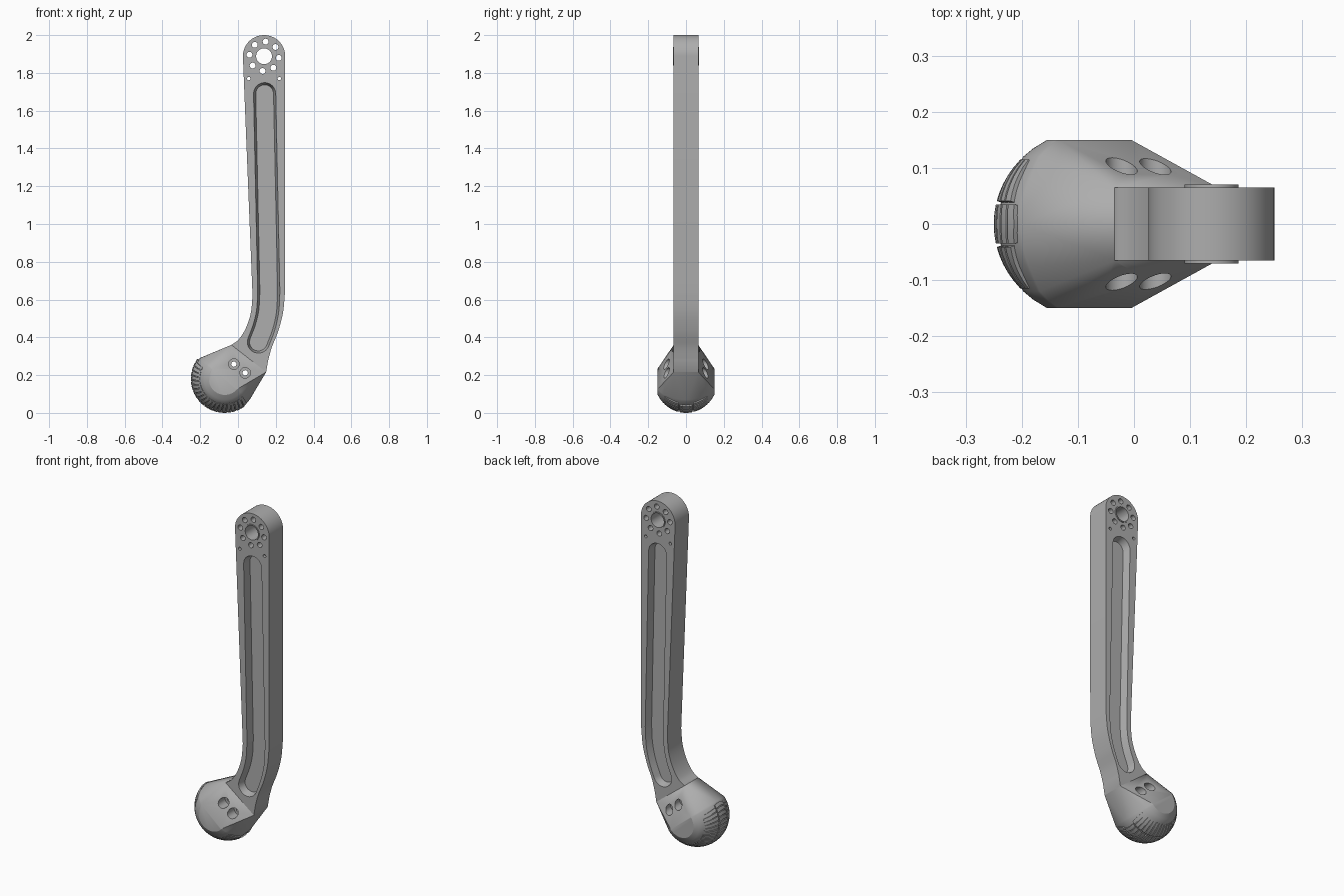
import bpy, bmesh
from math import sin, cos, pi, radians, sqrt
from mathutils import Vector, Matrix

if "Cube" in bpy.data.objects:
    bpy.data.objects.remove(bpy.data.objects["Cube"], do_unlink=True)

GREY = (0.42, 0.42, 0.42, 1)
grey = bpy.data.materials.new("plain grey")
grey.use_nodes = True
grey.diffuse_color = GREY
grey.node_tree.nodes["Principled BSDF"].inputs["Base Color"].default_value = GREY

HUB = (0.138, 1.888)       # top pivot, x and z
BALL = (-0.07, 0.18)       # centre of the rounded foot
T = 0.065                  # half thickness of the arm


def finish(name, bm):
    bmesh.ops.recalc_face_normals(bm, faces=bm.faces)
    mesh = bpy.data.meshes.new(name)
    bm.to_mesh(mesh)
    bm.free()
    ob = bpy.data.objects.new(name, mesh)
    mesh.materials.append(grey)
    bpy.context.collection.objects.link(ob)
    return ob


def activate(ob):
    bpy.ops.object.select_all(action='DESELECT')
    ob.select_set(True)
    bpy.context.view_layer.objects.active = ob


def smooth(ob, angle=30):
    activate(ob)
    bpy.ops.object.shade_smooth_by_angle(angle=radians(angle))


def cut(ob, cutter):
    mod = ob.modifiers.new("cut", 'BOOLEAN')
    mod.operation, mod.solver, mod.object = 'DIFFERENCE', 'EXACT', cutter
    activate(ob)
    bpy.ops.object.modifier_apply(modifier=mod.name)


def rod(bm, x, z, r, y0, y1, n=32):
    """Closed cylinder along y."""
    m = Matrix.Translation((x, (y0 + y1) / 2, z)) @ Matrix.Rotation(pi / 2, 4, 'X')
    bmesh.ops.create_cone(bm, cap_ends=True, segments=n, radius1=r, radius2=r,
                          depth=abs(y1 - y0), matrix=m)


def loft(bm, a, b, ya, yb):
    """Solid between two xz outlines of equal length at two depths."""
    va = [bm.verts.new((x, ya, z)) for x, z in a]
    vb = [bm.verts.new((x, yb, z)) for x, z in b]
    bm.faces.new(va)
    bm.faces.new(vb[::-1])
    for i in range(len(va)):
        j = (i + 1) % len(va)
        bm.faces.new((va[i], vb[i], vb[j], va[j]))


def spline(points, steps=6):
    """Smooth curve through a few points."""
    p = [Vector(q) for q in points]
    p = [2 * p[0] - p[1]] + p + [2 * p[-1] - p[-2]]
    out = []
    for a, b, c, d in zip(p, p[1:], p[2:], p[3:]):
        for k in range(steps):
            t = k / steps
            out.append(0.5 * (2 * b + (c - a) * t + (2 * a - 5 * b + 4 * c - d) * t * t
                              + (3 * b - a - 3 * c + d) * t ** 3))
    return out + [p[-2]]


def slot(path, w, n=12):
    """Round-ended outline of half width w around a path."""
    dirs = [(path[min(i + 1, len(path) - 1)] - path[max(i - 1, 0)]).normalized()
            for i in range(len(path))]
    side = [Vector((-d.y, d.x)) * w for d in dirs]
    out = [p + s for p, s in zip(path, side)]
    for k in range(1, n):
        t = pi * k / n
        out.append(path[-1] + side[-1] * cos(t) + dirs[-1] * w * sin(t))
    out += [p - s for p, s in zip(path[::-1], side[::-1])]
    for k in range(1, n):
        t = pi * k / n
        out.append(path[0] - side[0] * cos(t) - dirs[0] * w * sin(t))
    return out


# Arm plate: round head, tapering shaft, bent root
head = [Vector((HUB[0] + 0.112 * cos(t), HUB[1] + 0.112 * sin(t)))
        for t in [pi * k / 40 for k in range(41)]]
left = spline([(0.077, 0.62), (0.068, 0.53), (0.042, 0.45), (0.005, 0.39), (-0.035, 0.36)])
right = spline([(0.16, 0.28), (0.18, 0.35), (0.212, 0.43), (0.238, 0.53), (0.249, 0.64)])
root = [Vector((-0.045, 0.345)), Vector((0.137, 0.2)), Vector((0.149, 0.216))]
outline = head + left + root + right
bm = bmesh.new()
loft(bm, outline, outline, -T, T)
arm = finish("arm", bm)

# Raised ring around the pivot hole
bm = bmesh.new()
rod(bm, *HUB, 0.048, -0.07, 0.07, 48)
ring = finish("pivot_ring", bm)

# Drilled holes and the two long drafted pockets
bm = bmesh.new()
rod(bm, *HUB, 0.042, -0.1, 0.1, 48)
bore = finish("bore_cutter", bm)
bm = bmesh.new()
rod(bm, *HUB, 0.042, -0.1, 0.1, 48)
for k in range(8):
    a = radians(84 + 45 * k)
    rod(bm, HUB[0] + 0.078 * cos(a), HUB[1] + 0.078 * sin(a), 0.0155, -0.1, 0.1, 24)
for dx in (-0.081, 0.081):
    rod(bm, HUB[0] + dx, 1.77, 0.009, -0.1, 0.1, 16)
bend = spline([(0.163, 0.64), (0.157, 0.54), (0.138, 0.455), (0.108, 0.375)])
path = [Vector((0.141, 1.69))] + bend
for s in (-1, 1):
    loft(bm, slot(path, 0.06), slot(path, 0.047), s * (T + 0.005), s * 0.022)
drill = finish("arm_cutter", bm)
cut(arm, drill)
cut(ring, bore)


# Rounded foot: half a barrel drawn together into the arm root
def crown(y):
    return 0.18 * sqrt(1 - (y / 0.17) ** 2)


bm = bmesh.new()
for j in range(-10, 11):
    y = 0.015 * j
    r = crown(y) - (0.008 if abs(y) < 0.118 else 0)
    for k in range(49):
        a = radians(140 + 180 * k / 48)
        bm.verts.new((BALL[0] + r * cos(a), y, BALL[1] + r * sin(a)))
for x, z in ((-0.035, 0.36), (0.149, 0.216)):
    for y in (-T, T):
        bm.verts.new((x, y, z))
hull = bmesh.ops.convex_hull(bm, input=bm.verts[:])
inner = {g for g in hull["geom_interior"] + hull["geom_unused"]
         if isinstance(g, bmesh.types.BMVert)}
bmesh.ops.delete(bm, geom=list(inner), context='VERTS')
bmesh.ops.dissolve_limit(bm, angle_limit=radians(0.5), verts=bm.verts[:], edges=bm.edges[:])
foot = finish("foot", bm)

# Counterbored bolt holes through the foot
for wide in (True, False):
    bm = bmesh.new()
    for x, z in ((-0.022, 0.258), (0.038, 0.212)):
        if wide:
            for s in (-1, 1):
                rod(bm, x, z, 0.028, s * 0.05, s * 0.2)
        else:
            rod(bm, x, z, 0.014, -0.2, 0.2, 24)
    bolts = finish("bolt_cutter", bm)
    cut(foot, bolts)
    bpy.data.objects.remove(bolts, do_unlink=True)
for c in (bore, drill):
    bpy.data.objects.remove(c, do_unlink=True)

# Tread: slanted pads in staggered rows around the barrel
bm = bmesh.new()
STEP = 8.2
for y0, y1, shift in ((-0.115, -0.041, 0.5), (-0.035, 0.035, 0), (0.041, 0.115, 0.5)):
    for k in range(20):
        grid = []
        for i in range(4):
            row = []
            for j in range(6):
                y = y0 + (y1 - y0) * j / 5
                a = radians(143 + STEP * (k + shift) + (STEP - 1.7) * i / 3 + 50 * abs(y))
                r = crown(y)
                row.append(bm.verts.new((BALL[0] + r * cos(a), y, BALL[1] + r * sin(a))))
            grid.append(row)
        for i in range(3):
            for j in range(5):
                bm.faces.new((grid[i][j], grid[i][j + 1], grid[i + 1][j + 1], grid[i + 1][j]))
# Inner walls of each pad
mesh = bpy.data.meshes.new("tread")
bm.to_mesh(mesh)
bm.free()
mesh.materials.append(grey)
tread = bpy.data.objects.new("tread", mesh)
bpy.context.collection.objects.link(tread)
thick = tread.modifiers.new("thickness", 'SOLIDIFY')
thick.thickness, thick.offset = 0.014, -1
activate(tread)
bpy.ops.object.modifier_apply(modifier=thick.name)

for ob in (arm, ring, foot, tread):
    smooth(ob)
